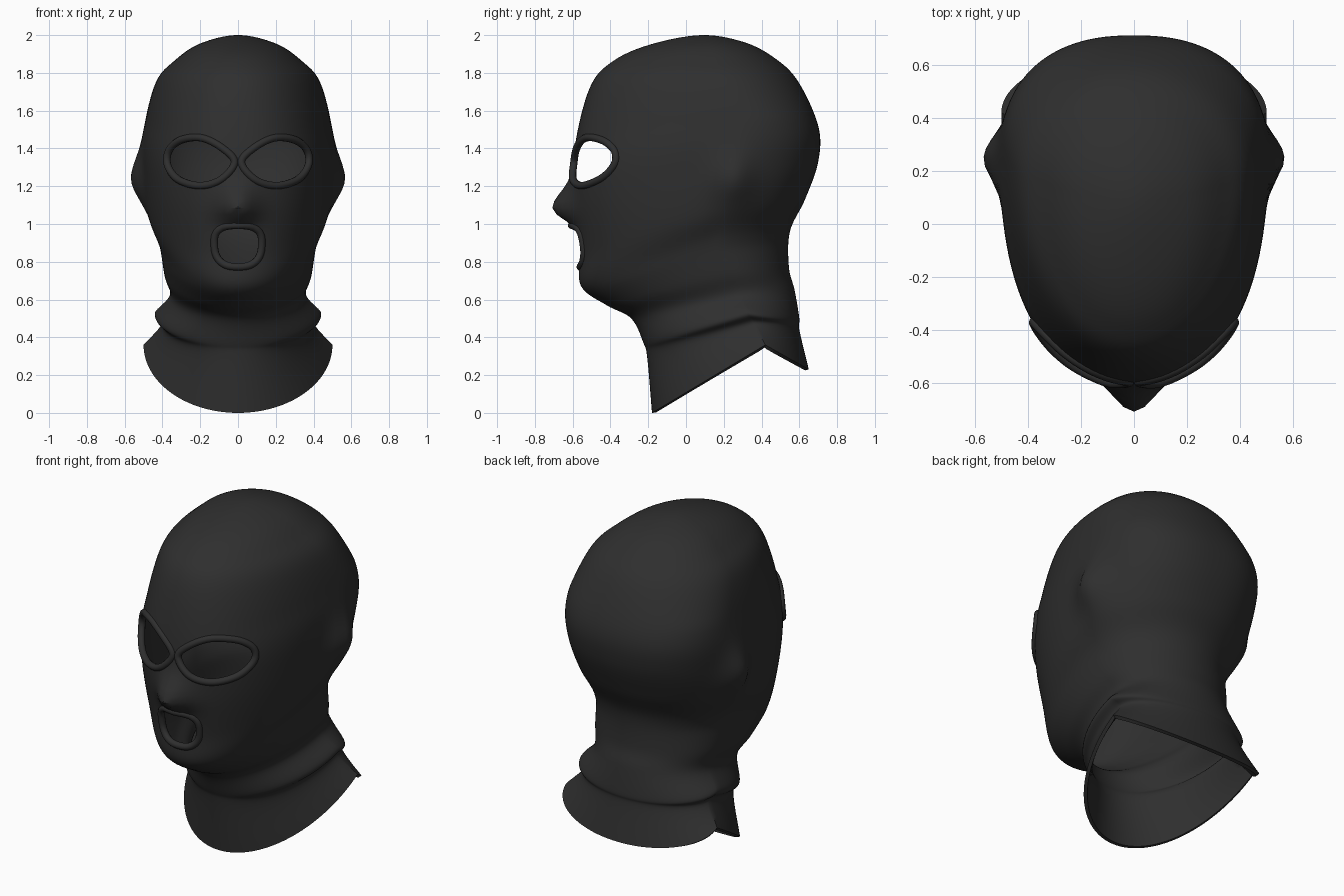
import bpy, bmesh, math
from mathutils import Vector
from mathutils.bvhtree import BVHTree

if "Cube" in bpy.data.objects:
    bpy.data.objects.remove(bpy.data.objects["Cube"])

STEPS, SEGS = 8, 112

mat = bpy.data.materials.new("black_knit")
mat.diffuse_color = (0.028, 0.028, 0.028, 1)
mat.use_nodes = True
mat.node_tree.nodes["Principled BSDF"].inputs["Base Color"].default_value = mat.diffuse_color


def catmull(p0, p1, p2, p3, t):
    return [0.5 * (2 * b + (c - a) * t + (2 * a - 5 * b + 4 * c - d) * t * t
                   + (3 * b - a - 3 * c + d) * t ** 3)
            for a, b, c, d in zip(p0, p1, p2, p3)]


def bell(v, centre, size):
    return math.exp(-((v - centre) / size) ** 2)


def power(v, e):
    return math.copysign(abs(v) ** e, v)


def select_only(ob):
    bpy.ops.object.select_all(action='DESELECT')
    ob.select_set(True)
    bpy.context.view_layer.objects.active = ob


def add_object(name, data):
    ob = bpy.data.objects.new(name, data)
    bpy.context.collection.objects.link(ob)
    return ob


def add_mesh(name, bm):
    me = bpy.data.meshes.new(name)
    bm.to_mesh(me)
    bm.free()
    return add_object(name, me)


# Tilted rings, hem to crown: front y, z | back y, z | side x, z
rings = [
    (-.18, 0, .65, .23, .5, .36),
    (-.205, .29, .6, .44, .405, .47),
    (-.225, .37, .6, .5, .44, .53),
    (-.29, .5, .575, .65, .36, .625),
    (-.42, .57, .545, .77, .39, .74),
    (-.555, .67, .55, .96, .42, .92),
    (-.565, .85, .63, 1.13, .48, 1.08),
    (-.595, 1.12, .7, 1.33, .5, 1.29),
    (-.59, 1.4, .7, 1.52, .498, 1.5),
    (-.51, 1.72, .59, 1.76, .435, 1.75),
    (-.39, 1.86, .46, 1.885, .335, 1.865),
    (-.19, 1.95, .3, 1.965, .2, 1.955),
    (.08, 2, .08, 2, 0, 2),
]
first = [2 * a - b for a, b in zip(*rings[:2])]
fy, fz, by, bz, w, sz = rings[-2]
ext = [first] + rings + [(by, bz, fy, fz, -w, sz)]   # mirrored over the crown
fine = [catmull(*ext[i:i + 4], k / STEPS)
        for i in range(len(rings) - 1) for k in range(STEPS)]


def ring_point(r, a):
    fy, fz, by, bz, w, sz = r
    # side line swings forward to the jaw, back at the skull
    sy = min(max(.42 - .55 * (sz - .36), .15 + .2 * (sz - .9)), .26 - .45 * (sz - 1.6))
    e = 2 / (2 + .35 * bell(sz, 1.4, .3))
    c = math.cos(a)
    x = w * power(math.sin(a), e)
    ey, ez = (fy, fz) if c > 0 else (by, bz)
    cc = abs(c) ** e
    y, z = sy + (ey - sy) * cc, sz + (ez - sz) * cc
    # nose and ears pushing through the cloth
    if y < 0:
        y -= .115 * bell(x, 0, .1) * bell(z, 1.08, .12 if z > 1.08 else .07)
    if abs(x) > .3:
        x += math.copysign(.07 * bell(y, .25, .11) * bell(z, 1.24, .14), x)
    return x, y, z


# Hood surface
bm = bmesh.new()
grid = [[bm.verts.new(ring_point(r, 2 * math.pi * j / SEGS)) for j in range(SEGS)]
        for r in fine]
top = bm.verts.new((0, .08, 2))
for j in range(SEGS):
    k = (j + 1) % SEGS
    for lo, hi in zip(grid, grid[1:]):
        bm.faces.new((lo[j], lo[k], hi[k], hi[j]))
    bm.faces.new((grid[-1][j], grid[-1][k], top))
bm.normal_update()
bvh = BVHTree.FromBMesh(bm)
hood = add_mesh("hood", bm)
hood.data.materials.append(mat)
select_only(hood)
sol = hood.modifiers.new("cloth_thickness", 'SOLIDIFY')
sol.thickness, sol.offset = .02, -1
bpy.ops.object.modifier_apply(modifier=sol.name)

# Opening outlines (x, z) seen from the front
knots = [(.018, 1.325), (.08, 1.4), (.19, 1.455), (.3, 1.445), (.365, 1.39),
         (.372, 1.31), (.315, 1.235), (.2, 1.203), (.09, 1.235)]
n = len(knots)
eye = [catmull(*[knots[(i + d) % n] for d in (-1, 0, 1, 2)], k / 8)
       for i in range(n) for k in range(8)]
turns = [2 * math.pi * i / 64 for i in range(64)]
mouth = [((.125 + .012 * math.sin(t)) * power(math.cos(t), .75),
          .883 + .11 * power(math.sin(t), .75)) for t in turns]
openings = {"right_eye": eye, "left_eye": [(-x, z) for x, z in eye], "mouth": mouth}

for name, loop in openings.items():
    # cutter prism through the face only
    cb = bmesh.new()
    face = cb.faces.new([cb.verts.new((x, -1, z)) for x, z in loop])
    geo = bmesh.ops.extrude_face_region(cb, geom=[face])["geom"]
    bmesh.ops.translate(cb, vec=(0, .85, 0),
                        verts=[g for g in geo if isinstance(g, bmesh.types.BMVert)])
    bmesh.ops.recalc_face_normals(cb, faces=cb.faces)
    cutter = add_mesh(name + "_cutter", cb)
    cutter.hide_render = True
    select_only(hood)
    cut = hood.modifiers.new("cut", 'BOOLEAN')
    cut.operation, cut.solver, cut.object = 'DIFFERENCE', 'EXACT', cutter
    bpy.ops.object.modifier_apply(modifier=cut.name)
    bpy.data.objects.remove(cutter)

    # rolled hem lying on the cloth around the opening
    cu = bpy.data.curves.new(name + "_hem", 'CURVE')
    cu.dimensions = '3D'
    cu.bevel_depth, cu.bevel_resolution = .02, 3
    sp = cu.splines.new('POLY')
    sp.points.add(len(loop) - 1)
    sp.use_cyclic_u = True
    for p, (x, z) in zip(sp.points, loop):
        hit = bvh.ray_cast(Vector((x, -2, z)), Vector((0, 1, 0)))[0]
        p.co = (x, hit.y + .005, z, 1)
    cu.materials.append(mat)
    hem = add_object(name + "_hem", cu)
    select_only(hem)
    bpy.ops.object.convert(target='MESH')
    bpy.ops.object.shade_smooth_by_angle(angle=math.radians(60))

select_only(hood)
bpy.ops.object.shade_smooth_by_angle(angle=math.radians(40))
